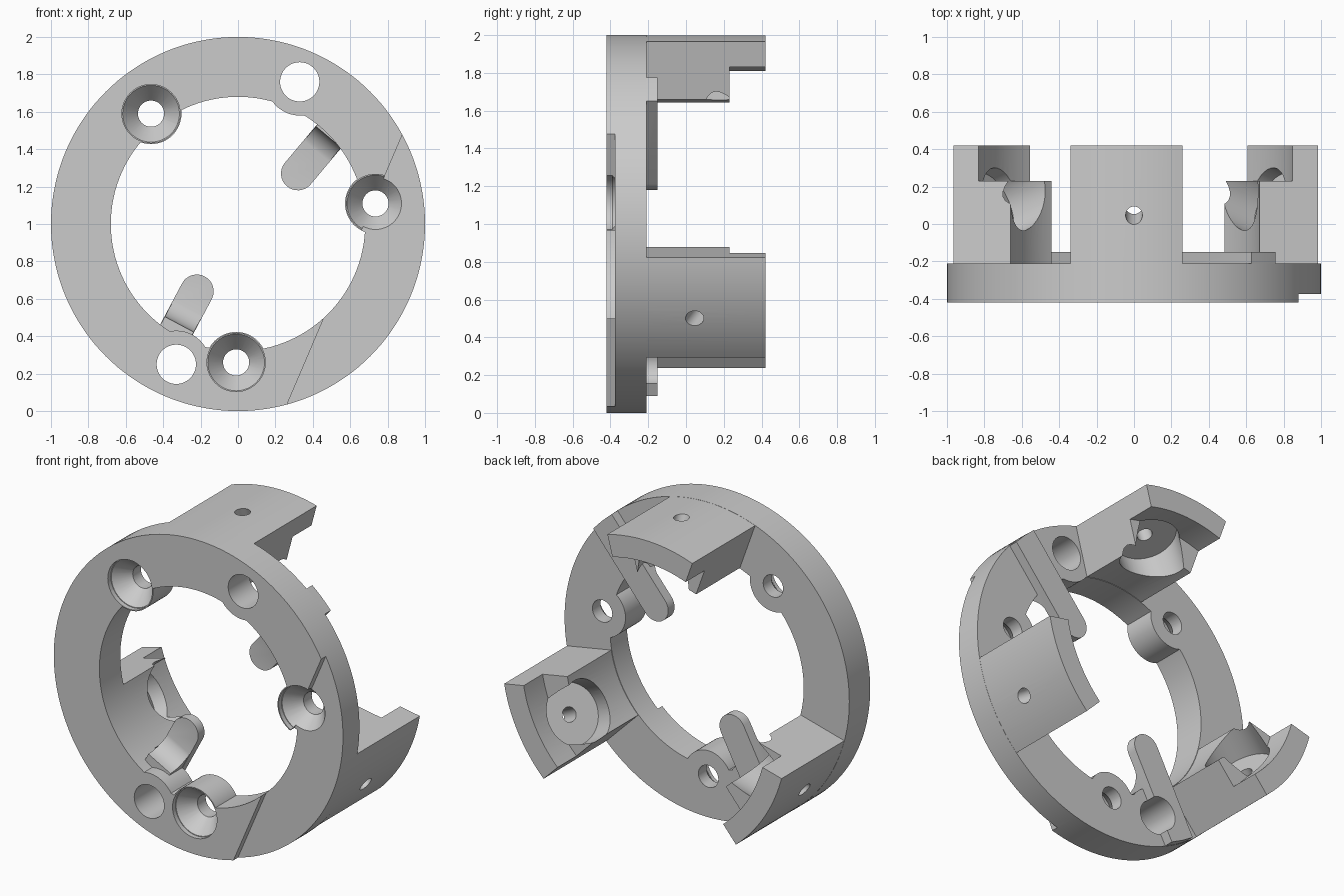
import bpy, bmesh
from math import cos, sin, radians, sqrt, pi
from mathutils import Vector, Matrix

if "Cube" in bpy.data.objects:
    bpy.data.objects.remove(bpy.data.objects["Cube"])

FRONT, BACK, TAIL = -0.42, -0.21, 0.42      # depth of ring front, ring back, block ends
BORE, STEP_R = 0.68, 0.86
CENTRE = Vector((0, 0, 1))

grey = bpy.data.materials.new("plain_grey")
grey.use_nodes = True
grey.diffuse_color = (0.6, 0.6, 0.6, 1)
grey.node_tree.nodes["Principled BSDF"].inputs["Base Color"].default_value = (0.6, 0.6, 0.6, 1)


def finish(bm, name):
    bmesh.ops.recalc_face_normals(bm, faces=bm.faces)
    mesh = bpy.data.meshes.new(name)
    bm.to_mesh(mesh)
    bm.free()
    mesh.materials.append(grey)
    obj = bpy.data.objects.new(name, mesh)
    bpy.context.collection.objects.link(obj)
    return obj


def loft(name, start, end):
    """Solid between two matching loops of points."""
    bm = bmesh.new()
    a = [bm.verts.new(p) for p in start]
    b = [bm.verts.new(p) for p in end]
    bm.faces.new(a)
    bm.faces.new(b)
    for i in range(len(a)):
        j = (i + 1) % len(a)
        bm.faces.new((a[i], a[j], b[j], b[i]))
    return finish(bm, name)


def prism(name, loop, y0, y1):
    """Outline around the ring axis, pulled along the depth."""
    return loft(name, [CENTRE + Vector((x, y0, z)) for x, z in loop],
                [CENTRE + Vector((x, y1, z)) for x, z in loop])


def arc(r, a0, a1, n, cx=0, cz=0):
    return [(cx + r * cos(radians(a0 + (a1 - a0) * i / n)),
             cz + r * sin(radians(a0 + (a1 - a0) * i / n))) for i in range(n + 1)]


def disc(name, r, y0, y1, cx=0, cz=0, n=48):
    return prism(name, arc(r, 0, 360, n, cx, cz)[:-1], y0, y1)


def rod(name, p, q, r0, r1, n=48):
    """Round bar or cone from p to q."""
    axis = q - p
    bm = bmesh.new()
    turn = axis.to_track_quat('Z', 'Y').to_matrix().to_4x4()
    bmesh.ops.create_cone(bm, cap_ends=True, segments=n, radius1=r0, radius2=r1,
                          depth=axis.length,
                          matrix=Matrix.Translation((p + q) / 2) @ turn)
    return finish(bm, name)


def combine(body, tool, operation):
    mod = body.modifiers.new("join", 'BOOLEAN')
    mod.operation, mod.solver, mod.object = operation, 'EXACT', tool
    bpy.context.view_layer.objects.active = body
    bpy.ops.object.modifier_apply(modifier=mod.name)
    bpy.data.objects.remove(tool)


through_holes = [(0.33, 0.76), (-0.33, -0.75)]
screw_holes = [(-0.465, 0.59), (0.735, 0.11), (-0.01, -0.74)]

# Ring, with lobes around the holes left standing in the bore
ring = disc("mounting_ring", 1, FRONT, BACK, n=144)
bore = disc("bore_cutter", BORE, FRONT - 0.1, BACK + 0.1, n=120)
for holes, radius in ((through_holes, 0.18), (screw_holes, 0.163)):
    for x, z in holes:
        combine(bore, disc("lobe", radius, FRONT - 0.2, BACK + 0.2, x, z), 'DIFFERENCE')
combine(ring, bore, 'DIFFERENCE')

# Three blocks standing behind the ring
for mid in (92.4, 212.4, 332.4):
    outline = arc(0.999, mid - 17.4, mid + 17.4, 18) + arc(BORE + 0.003, mid + 17.4, mid - 17.4, 14)
    combine(ring, prism("block", outline, BACK - 0.06, TAIL), 'UNION')

# Round-ended bars across the back of the ring, with a fillet under each
for tip_x, tip_z, angle, wall in ((0.32, 0.27, 50, 0.255), (-0.22, -0.36, 242, 0.20)):
    tip = Vector((tip_x, tip_z))
    along = Vector((cos(radians(angle)), sin(radians(angle))))
    side = Vector((-along.y, along.x))
    half = 0.09
    loop = arc(half, angle + 90, angle + 270, 16, tip_x, tip_z)
    for s in (-half, 0, half):
        p = tip + side * s
        reach = -p.dot(along) + sqrt(p.dot(along) ** 2 - p.length_squared + 0.997)
        loop.append(tuple(p + along * reach))
    combine(ring, prism("bar", loop, BACK - 0.004, -0.15), 'UNION')

    size = 0.13
    profile = [(wall - size * (1 - sin(t * pi / 16)), BACK - size * (1 - cos(t * pi / 16)))
               for t in range(9)]
    profile += [(wall + 0.06, BACK - size), (wall + 0.06, BACK + 0.03), (wall - size, BACK + 0.03)]
    ends = []
    for s in (-half + 0.002, half - 0.002):
        ends.append([CENTRE + Vector(((tip + side * s + along * u).x, y,
                                      (tip + side * s + along * u).y)) for u, y in profile])
    combine(ring, loft("fillet", *ends), 'UNION')

# Wider inside step at the ends of the blocks
combine(ring, disc("step_cutter", STEP_R, 0.23, 0.6, n=120), 'DIFFERENCE')

# Slanted screw pockets in the blocks
tilt = radians(21)
for mid in (90, 210, 330):
    out = Vector((cos(radians(mid)), 0, sin(radians(mid))))
    axis = out * cos(tilt) - Vector((0, sin(tilt), 0))
    floor = CENTRE + out * 0.87 + Vector((0, 0.095, 0))
    combine(ring, rod("pocket", floor - axis * 0.4, floor, 0.188, 0.188), 'DIFFERENCE')
    combine(ring, rod("pilot", floor - axis * 0.1, floor + axis * 0.3, 0.045, 0.045, 24), 'DIFFERENCE')

# Shallow flat cut beyond a chord on the front
combine(ring, prism("chord_cutter", [(0.217, -1.07), (1.3, -1.07), (1.3, 0.7), (0.974, 0.7)],
                    FRONT - 0.2, -0.375), 'DIFFERENCE')

# Plain and countersunk holes
for x, z in through_holes:
    combine(ring, disc("hole", 0.105, FRONT - 0.1, 0, x, z), 'DIFFERENCE')
for x, z in screw_holes:
    spot = CENTRE + Vector((x, 0, z))
    depth = lambda y: spot + Vector((0, y, 0))
    combine(ring, disc("hole", 0.07, FRONT - 0.1, -0.1, x, z, 32), 'DIFFERENCE')
    combine(ring, disc("head", 0.156, FRONT - 0.1, FRONT + 0.03, x, z), 'DIFFERENCE')
    combine(ring, rod("sink", depth(FRONT + 0.025), depth(FRONT + 0.13), 0.156, 0.068), 'DIFFERENCE')

# Smooth round walls, crisp edges
for o in bpy.context.selected_objects:
    o.select_set(False)
ring.select_set(True)
bpy.context.view_layer.objects.active = ring
bpy.ops.object.shade_smooth_by_angle(angle=radians(25))
